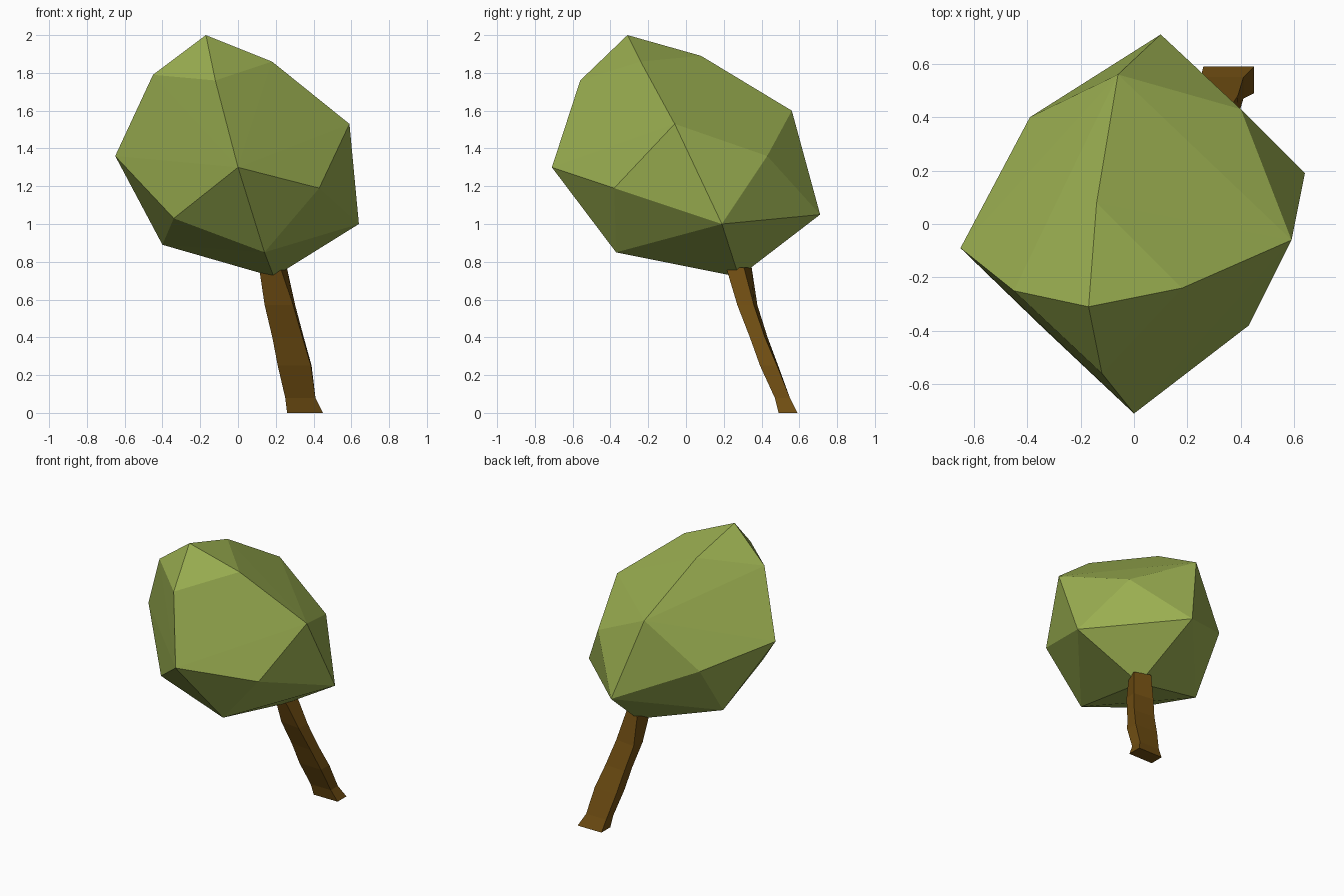
import bpy
import bmesh
from math import radians
from mathutils import Matrix, Vector

default_cube = bpy.data.objects.get("Cube")
if default_cube:
    bpy.data.objects.remove(default_cube, do_unlink=True)


def make_material(name, colour):
    material = bpy.data.materials.new(name)
    material.use_nodes = True
    material.diffuse_color = (*colour, 1)
    shader = material.node_tree.nodes["Principled BSDF"]
    shader.inputs["Base Color"].default_value = (*colour, 1)
    shader.inputs["Roughness"].default_value = 1
    return material


def make_object(name, bm, material):
    bmesh.ops.recalc_face_normals(bm, faces=bm.faces)
    mesh = bpy.data.meshes.new(name)
    bm.to_mesh(mesh)
    bm.free()
    mesh.materials.append(material)
    mesh.shade_flat()
    obj = bpy.data.objects.new(name, mesh)
    bpy.context.collection.objects.link(obj)
    return obj


leaf_green = make_material("leaf green", (0.32, 0.42, 0.08))
bark_brown = make_material("bark brown", (0.16, 0.075, 0.006))

# Leafy crown: a faceted boulder shape wrapped around its corner points
crown_corners = [
    # upper corners
    (-0.17, -0.31, 2.0), (-0.14, 0.08, 1.89), (0.18, -0.24, 1.86),
    (-0.45, -0.25, 1.79), (-0.12, -0.56, 1.76), (-0.06, 0.56, 1.6),
    # corners around the middle
    (0.59, -0.06, 1.53), (0.4, 0.43, 1.36), (-0.65, -0.09, 1.36),
    (0, -0.71, 1.3), (-0.39, 0.4, 1.26), (0.43, -0.38, 1.19),
    # lower corners
    (0.1, 0.71, 1.05), (-0.34, -0.39, 1.03), (0.64, 0.19, 1.0),
    (-0.4, 0.15, 0.89), (0.14, -0.37, 0.85), (0.19, 0.28, 0.72),
]
bm = bmesh.new()
for corner in crown_corners:
    bm.verts.new(corner)
bmesh.ops.convex_hull(bm, input=bm.verts)
make_object("crown", bm, leaf_green)

# Trunk: four-sided bent tube, each ring is x, y, z, half width, half depth, turn
trunk_rings = [
    (0.355, 0.54, 0, 0.095, 0.05, 0),
    (0.33, 0.51, 0.08, 0.08, 0.04, 0),
    (0.3, 0.44, 0.25, 0.088, 0.045, -2),
    (0.265, 0.385, 0.4, 0.08, 0.04, -5),
    (0.222, 0.325, 0.57, 0.076, 0.044, -7),
    (0.185, 0.28, 0.77, 0.06, 0.05, -20),
]
bm = bmesh.new()
loops = []
for x, y, z, width, depth, turn in trunk_rings:
    spin = Matrix.Rotation(radians(turn), 3, "Z")
    square = [(-1, -1), (1, -1), (1, 1), (-1, 1)]
    loops.append([bm.verts.new(Vector((x, y, z)) + spin @ Vector((i * width, j * depth, 0)))
                  for i, j in square])
for lower, upper in zip(loops, loops[1:]):
    for k in range(4):
        n = (k + 1) % 4
        bm.faces.new((lower[k], lower[n], upper[n], upper[k]))
bm.faces.new(loops[0])
bm.faces.new(loops[-1])
make_object("trunk", bm, bark_brown)
